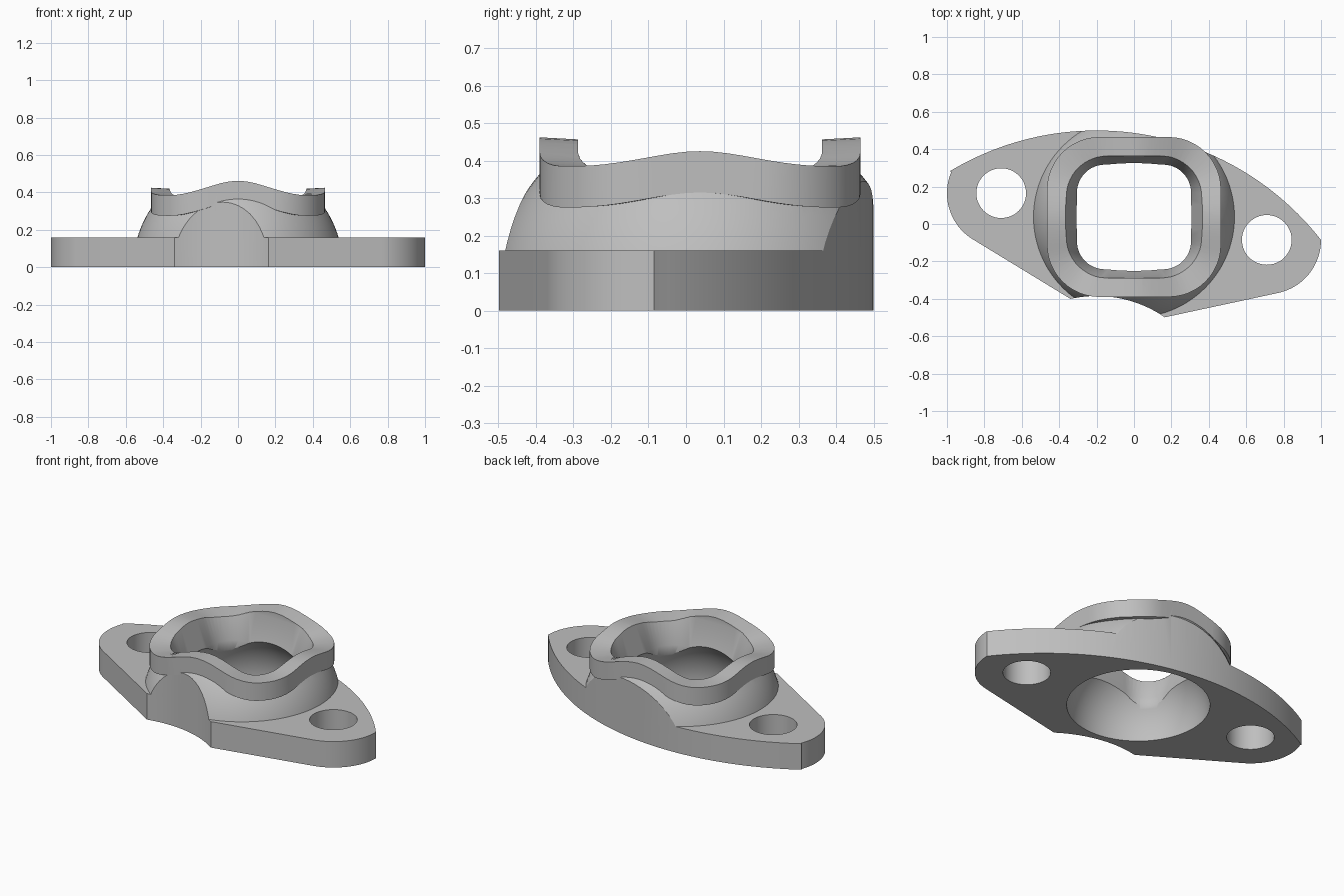
import bpy, bmesh
from math import sin, cos, radians, atan2, pi

cube = bpy.data.objects.get("Cube")
if cube:
    bpy.data.objects.remove(cube, do_unlink=True)

FLANGE_Z = 0.16
BORE_Y = 0.0375          # centre of dome, neck and bore
SIDE, CORNER = 8, 12     # segments in a rounded rectangle
BAND = 0.11              # height of the neck band

metal = bpy.data.materials.new("grey_metal")
metal.use_nodes = True
GREY = (0.52, 0.52, 0.52, 1)
metal.diffuse_color = GREY
metal.node_tree.nodes["Principled BSDF"].inputs["Base Color"].default_value = GREY


def finish(name, bm):
    bmesh.ops.recalc_face_normals(bm, faces=bm.faces)
    mesh = bpy.data.meshes.new(name)
    bm.to_mesh(mesh)
    bm.free()
    mesh.materials.append(metal)
    ob = bpy.data.objects.new(name, mesh)
    bpy.context.collection.objects.link(ob)
    return ob


def loft(name, rings):
    """Closed solid through matching rings, with a fan at each end."""
    bm = bmesh.new()
    rows = [[bm.verts.new(p) for p in ring] for ring in rings]
    n = len(rows[0])
    for a, b in zip(rows, rows[1:]):
        for i in range(n):
            j = (i + 1) % n
            bm.faces.new((a[i], a[j], b[j], b[i]))
    for row in (rows[0], rows[-1]):
        z = sum(v.co.z for v in row) / n
        hub = bm.verts.new((0, BORE_Y, z))
        for i in range(n):
            bm.faces.new((row[i], row[(i + 1) % n], hub))
    return finish(name, bm)


def prism(name, pts, z0, z1):
    bm = bmesh.new()
    face = bm.faces.new([bm.verts.new((x, y, z0)) for x, y in pts])
    top = bmesh.ops.extrude_face_region(bm, geom=[face])["geom"]
    for v in top:
        if isinstance(v, bmesh.types.BMVert):
            v.co.z = z1
    return finish(name, bm)


def sphere(name, radius):
    bm = bmesh.new()
    bmesh.ops.create_uvsphere(bm, u_segments=96, v_segments=48, radius=radius)
    bmesh.ops.translate(bm, verts=bm.verts, vec=(0, BORE_Y, 0.003))
    return finish(name, bm)


def arc(cx, cy, r, a0, a1, n):
    angles = [radians(a0 + (a1 - a0) * i / n) for i in range(n + 1)]
    return [(cx + r * cos(a), cy + r * sin(a)) for a in angles]


def rounded_rect(hx, hy, r):
    pts = []
    corners = [(1, 1), (-1, 1), (-1, -1), (1, -1)]
    for k, (sx, sy) in enumerate(corners):
        pts += arc(sx * (hx - r), sy * (hy - r), r, 90 * k, 90 * k + 90, CORNER)
        tx, ty = corners[(k + 1) % 4]
        x, y = pts[-1]
        nx = tx * (hx - r) + r * cos(pi / 2 * (k + 1))
        ny = ty * (hy - r) + r * sin(pi / 2 * (k + 1))
        pts += [(x + (nx - x) * i / SIDE, y + (ny - y) * i / SIDE) for i in range(1, SIDE)]
    return pts


def ring(pts, heights):
    return [(x, y + BORE_Y, z) for (x, y), z in zip(pts, heights)]


def boolean(ob, other, operation):
    mod = ob.modifiers.new(operation, "BOOLEAN")
    mod.operation, mod.object, mod.solver = operation, other, "EXACT"
    bpy.context.view_layer.objects.active = ob
    bpy.ops.object.modifier_apply(modifier=mod.name)
    bpy.data.objects.remove(other, do_unlink=True)


def rim_height(x, y):
    """Wavy rim: highest at front and back, lower at the sides, lowest at corners."""
    a = atan2(y, x)
    wave = abs(cos(2 * a))
    if cos(2 * a) > 0:
        return 0.385 + 0.04 * wave ** 3
    return 0.385 + 0.077 * wave ** 2


# Flange outline: large back arc, two lugs and a concave front
outline = (arc(-0.2, -1.022, 1.522, 38.2, 121, 48)
           + arc(-0.71, 0.165, 0.29, 157, 237.6, 20)
           + arc(-0.2, -1.025, 0.64, 102.6, 55.3, 20)
           + arc(0.71, -0.085, 0.29, -78.4, 0, 20))

# Slab and dome, trimmed together to the outline
body = prism("flange_and_dome", [(-2, -2), (2, -2), (2, 2), (-2, 2)], -0.2, FLANGE_Z)
boolean(body, sphere("dome", 0.56), "UNION")
boolean(body, prism("outline_trim", outline, 0, 0.8), "INTERSECT")

# Neck band with wavy rim
outer = rounded_rect(0.465, 0.4275, 0.28)
inner = rounded_rect(0.30, 0.26, 0.13)
rim = [rim_height(x, y) for x, y in outer]
lowered = lambda d: [z - d for z in rim]
neck = loft("neck", [ring(outer, lowered(BAND)), ring(outer, rim), ring(inner, lowered(0.009))])

# Clear any dome left above the rim, then join the neck
mid = rounded_rect(0.45, 0.41, 0.27)
boolean(body, loft("rim_clearance", [ring(mid, lowered(0.03)), ring(mid, [0.9] * len(mid))]),
        "DIFFERENCE")
boolean(body, neck, "UNION")

# Spherical cavity and tapered bore
boolean(body, sphere("cavity", 0.40), "DIFFERENCE")
low = rounded_rect(0.305, 0.28, 0.15)
high = rounded_rect(0.367, 0.325, 0.19)
levels = [(0.05, 0), (0.25, 0), (0.42, 1), (0.7, 1)]
funnel = [ring(high if t else low, [z] * len(low)) for z, t in levels]
boolean(body, loft("bore", funnel), "DIFFERENCE")

# Bolt holes
for x, y in ((-0.71, 0.165), (0.71, -0.085)):
    boolean(body, prism("bolt_hole", arc(x, y, 0.133, 0, 352.5, 47), -0.1, 0.3), "DIFFERENCE")

bpy.ops.object.select_all(action="DESELECT")
body.select_set(True)
bpy.context.view_layer.objects.active = body
bpy.ops.object.shade_smooth_by_angle(angle=radians(30))
